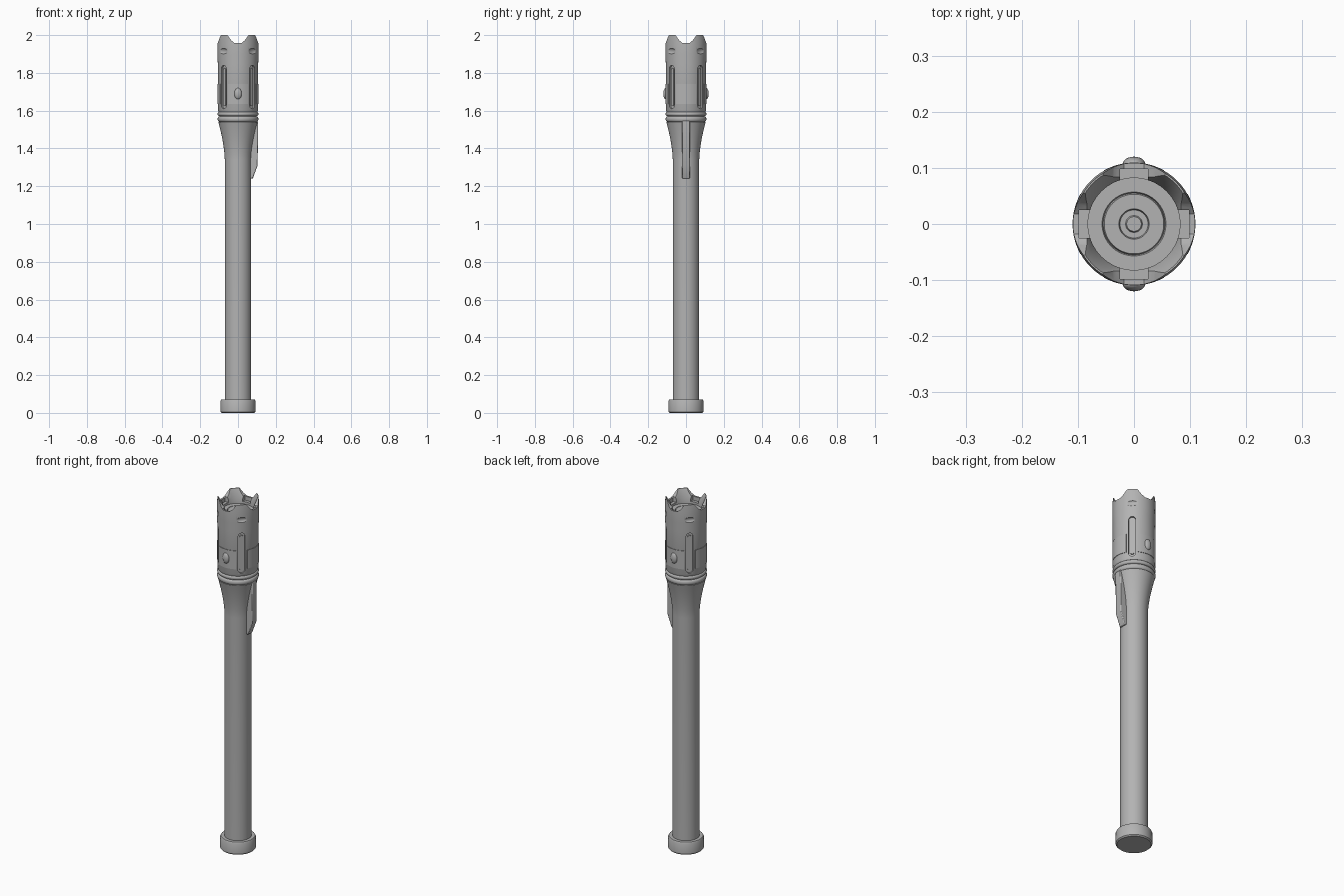
import bpy, bmesh, math
from mathutils import Matrix, Vector

cube = bpy.data.objects.get("Cube")
if cube:
    bpy.data.objects.remove(cube, do_unlink=True)

grey = bpy.data.materials.new("matte grey metal")
grey.use_nodes = True
COLOUR = (0.45, 0.45, 0.45, 1)
grey.diffuse_color = COLOUR
grey.node_tree.nodes["Principled BSDF"].inputs["Base Color"].default_value = COLOUR


def finish(name, bm):
    bmesh.ops.remove_doubles(bm, verts=bm.verts, dist=1e-5)
    bmesh.ops.recalc_face_normals(bm, faces=bm.faces)
    mesh = bpy.data.meshes.new(name)
    bm.to_mesh(mesh)
    bm.free()
    mesh.materials.append(grey)
    obj = bpy.data.objects.new(name, mesh)
    bpy.context.collection.objects.link(obj)
    return obj


def activate(obj):
    bpy.ops.object.select_all(action='DESELECT')
    obj.select_set(True)
    bpy.context.view_layer.objects.active = obj


def smooth(obj, angle=32):
    activate(obj)
    bpy.ops.object.shade_smooth_by_angle(angle=math.radians(angle))


def lathe(name, profile, steps=72):
    bm = bmesh.new()
    verts = [bm.verts.new((r, 0, z)) for r, z in profile]
    edges = [bm.edges.new(pair) for pair in zip(verts, verts[1:])]
    bmesh.ops.spin(bm, geom=verts + edges, axis=(0, 0, 1), cent=(0, 0, 0),
                   angle=math.tau, steps=steps)
    return finish(name, bm)


def prism(name, points, near, far, angle=0):
    """Outline in (across, z), extruded outward from near to far, turned about z."""
    bm = bmesh.new()
    face = bm.faces.new([bm.verts.new((near, a, z)) for a, z in points])
    out = bmesh.ops.extrude_face_region(bm, geom=[face])["geom"]
    moved = [v for v in out if isinstance(v, bmesh.types.BMVert)]
    bmesh.ops.translate(bm, verts=moved, vec=(far - near, 0, 0))
    bmesh.ops.rotate(bm, verts=bm.verts, matrix=Matrix.Rotation(angle, 3, 'Z'))
    return finish(name, bm)


def capsule(half_width, low, high, steps=8):
    pts = []
    for i in range(2 * (steps + 1)):
        top = i <= steps
        a = math.pi * (i if top else i - 1) / steps
        z = high - half_width if top else low + half_width
        pts.append((half_width * math.cos(a), z + half_width * math.sin(a)))
    return pts


def cut(target, cutter):
    cutter.hide_render = True
    mod = target.modifiers.new("cut", 'BOOLEAN')
    mod.operation = 'DIFFERENCE'
    mod.solver = 'EXACT'
    mod.object = cutter
    activate(target)
    bpy.ops.object.modifier_apply(modifier=mod.name)
    bpy.data.objects.remove(cutter, do_unlink=True)


# Tail cap
tail = lathe("tail_cap", [(0, 0), (0.086, 0), (0.092, 0.006), (0.092, 0.064),
                          (0.088, 0.072), (0.06, 0.072), (0, 0.072)])
smooth(tail)

# Handle tube flaring out to the collar
flare = [(0.07 + 0.034 * t ** 1.6, 1.34 + 0.2 * t) for t in [i / 10 for i in range(11)]]
handle = lathe("handle", [(0, 0.06), (0.07, 0.06)] + flare + [(0, 1.54)])
smooth(handle)

# Rounded collar rings
collar = [(0, 1.535), (0.1, 1.535)]
for centre, radius in ((1.555, 0.014), (1.582, 0.011)):
    for i in range(9):
        a = math.pi * (i / 8 - 0.5)
        collar.append((0.099 + 0.009 * math.cos(a), centre + radius * math.sin(a)))
smooth(lathe("collar", collar + [(0, 1.595)]))

# Head with a sloped inner rim
head = lathe("head", [(0, 1.59), (0.101, 1.59), (0.107, 1.605), (0.107, 1.85),
                      (0.109, 1.9), (0.109, 1.955), (0.106, 2.0), (0.103, 2.0),
                      (0.082, 1.95), (0.082, 1.91), (0, 1.91)])

# Scallops, rim pockets, side slots and dents, each repeated four times
scallop = [(-0.06, 2.01), (-0.055, 2.0), (-0.036, 1.972), (-0.018, 1.958),
           (0.018, 1.958), (0.036, 1.972), (0.055, 2.0), (0.06, 2.01)]
for k in range(4):
    side = k * math.pi / 2
    diagonal = side + math.pi / 4
    cut(head, prism("scallop_cutter", scallop, 0.03, 0.15, side))
    pocket = [(-0.025, 1.935), (0.025, 1.935), (0.025, 1.97), (-0.025, 1.97)]
    cut(head, prism("pocket_cutter", pocket, 0.075, 0.098, side))
    cut(head, prism("slot_cutter", capsule(0.018, 1.61, 1.84), 0.096, 0.13, diagonal))
    dent = bmesh.new()
    bmesh.ops.create_uvsphere(dent, u_segments=20, v_segments=10, radius=1)
    bmesh.ops.scale(dent, verts=dent.verts, vec=(0.009, 0.034, 0.015))
    bmesh.ops.translate(dent, verts=dent.verts, vec=(0.111, 0, 1.915))
    bmesh.ops.rotate(dent, verts=dent.verts, matrix=Matrix.Rotation(diagonal, 3, 'Z'))
    cut(head, finish("dent_cutter", dent))
    smooth(prism("slot_ridge_%d" % k, capsule(0.009, 1.625, 1.825), 0.09, 0.102, diagonal))
smooth(head)


# Curved side panels between the slots
def arc_panel(name, middle, spread, inner, outer, low, high, steps=12):
    bm = bmesh.new()
    ring = [bm.verts.new((r, 0, z)) for r, z in
            ((inner, low), (outer, low), (outer, high), (inner, high))]
    face = bm.faces.new(ring)
    bmesh.ops.rotate(bm, verts=ring, matrix=Matrix.Rotation(middle - spread, 3, 'Z'))
    edges = list(face.edges)
    out = bmesh.ops.spin(bm, geom=ring + edges, axis=(0, 0, 1), cent=(0, 0, 0),
                         angle=2 * spread, steps=steps)["geom_last"]
    bm.faces.new([v for v in out if isinstance(v, bmesh.types.BMVert)])
    return finish(name, bm)


for k in range(4):
    smooth(arc_panel("side_panel_%d" % k, k * math.pi / 2, math.radians(29),
                     0.1, 0.1095, 1.635, 1.74))

# Front and back buttons
for name, sign in (("front_button", -1), ("back_button", 1)):
    bm = bmesh.new()
    bmesh.ops.create_uvsphere(bm, u_segments=24, v_segments=14, radius=1)
    bmesh.ops.scale(bm, verts=bm.verts, vec=(0.02, 0.013, 0.03))
    bmesh.ops.translate(bm, verts=bm.verts, vec=(0, sign * 0.107, 1.69))
    smooth(finish(name, bm))

# Lens with stepped rings
lens = lathe("lens", [(0, 1.918), (0.013, 1.918), (0.015, 1.913), (0.025, 1.913),
                      (0.027, 1.922), (0.053, 1.922), (0.055, 1.916), (0.057, 1.922),
                      (0.082, 1.922), (0.082, 1.9), (0, 1.9)])
smooth(lens)

# Fin on the left side of the neck
bm = bmesh.new()
outline = [(0.06, 1.24), (0.078, 1.24), (0.104, 1.31), (0.106, 1.545), (0.06, 1.545)]
face = bm.faces.new([bm.verts.new((x, -0.02, z)) for x, z in outline])
out = bmesh.ops.extrude_face_region(bm, geom=[face])["geom"]
bmesh.ops.translate(bm, verts=[v for v in out if isinstance(v, bmesh.types.BMVert)],
                    vec=Vector((0, 0.04, 0)))
fin = finish("neck_fin", bm)
bevel = fin.modifiers.new("bevel", 'BEVEL')
bevel.width = 0.004
bevel.segments = 2
smooth(fin)
